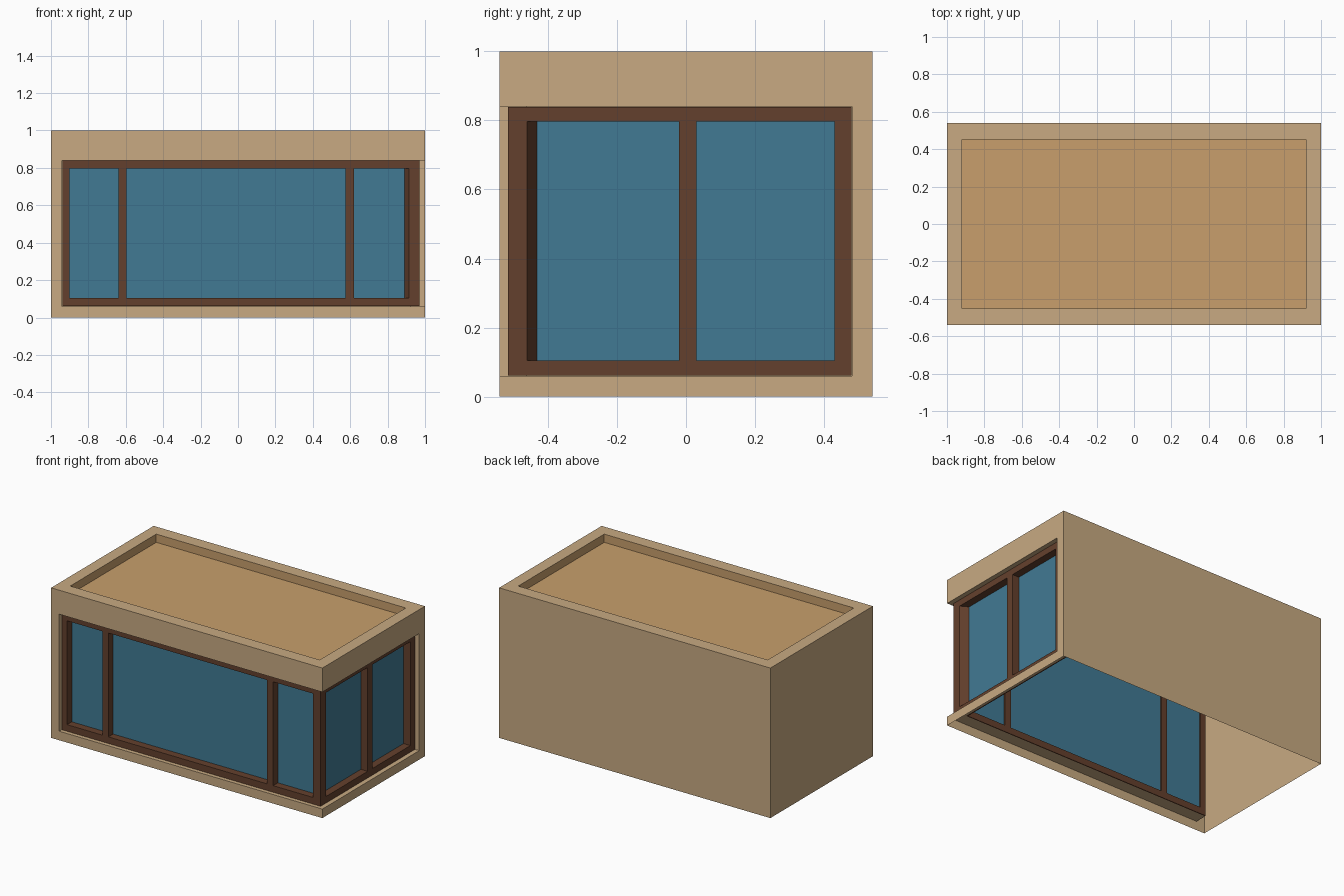
import bpy
import bmesh

cube = bpy.data.objects.get("Cube")
if cube:
    bpy.data.objects.remove(cube, do_unlink=True)


def material(name, color):
    mat = bpy.data.materials.new(name)
    mat.use_nodes = True
    mat.diffuse_color = (*color, 1)
    mat.node_tree.nodes["Principled BSDF"].inputs["Base Color"].default_value = (*color, 1)
    return mat


TAN = material("tan wall", (0.578, 0.402, 0.223))
ROOF = material("warm roof", (0.578, 0.347, 0.150))
BROWN = material("brown frame", (0.127, 0.051, 0.026))
GLASS = material("blue glass", (0.053, 0.195, 0.296))


def finish(name, bm, mat):
    mesh = bpy.data.meshes.new(name)
    bm.to_mesh(mesh)
    bm.free()
    mesh.materials.append(mat)
    obj = bpy.data.objects.new(name, mesh)
    bpy.context.collection.objects.link(obj)
    return obj


def face(bm, points, normal):
    """Add a flat face that looks along the given normal."""
    f = bm.faces.new([bm.verts.new(p) for p in points])
    f.normal_update()
    if sum(a * b for a, b in zip(f.normal, normal)) < 0:
        f.normal_flip()


def rect(bm, axis, at, u, v, sign):
    """Add a rectangle across one axis; u and v are ranges on the other two."""
    points = []
    for a, b in ((u[0], v[0]), (u[1], v[0]), (u[1], v[1]), (u[0], v[1])):
        p = [a, b]
        p.insert(axis, at)
        points.append(p)
    normal = [0, 0, 0]
    normal[axis] = sign
    face(bm, points, normal)


def prism(name, outline, z0, z1, mat):
    bm = bmesh.new()
    f = bm.faces.new([bm.verts.new((x, y, z0)) for x, y in outline])
    top = bmesh.ops.extrude_face_region(bm, geom=[f])["geom"]
    bmesh.ops.translate(bm, vec=(0, 0, z1 - z0),
                        verts=[g for g in top if isinstance(g, bmesh.types.BMVert)])
    bmesh.ops.recalc_face_normals(bm, faces=bm.faces[:])
    return finish(name, bm, mat)


def corner_outline(x0, x1, y0, y1, depth):
    """L-shaped plan that wraps round the front corner."""
    return [(x0, y0), (x1, y0), (x1, y1), (x1 - depth, y1),
            (x1 - depth, y0 + depth), (x0, y0 + depth)]


# Main dimensions
X, Y, H = 1.0, 0.54, 1.0
JAMB_X, JAMB_Y = -0.94, 0.48
SILL, HEAD = 0.06, 0.84

# Thin outer walls, open below, with an opening that wraps one corner
bm = bmesh.new()
rect(bm, 1, Y, (-X, X), (0, H), 1)
rect(bm, 0, -X, (-Y, Y), (0, H), -1)
for band in ((0, SILL), (HEAD, H)):
    rect(bm, 1, -Y, (-X, X), band, -1)
    rect(bm, 0, X, (-Y, Y), band, 1)
rect(bm, 1, -Y, (-X, JAMB_X), (SILL, HEAD), -1)
rect(bm, 0, X, (JAMB_Y, Y), (SILL, HEAD), 1)
finish("outer_walls", bm, TAN)

# Reveals round the opening
bm = bmesh.new()
ledge = corner_outline(JAMB_X, X, -Y, JAMB_Y, 0.08)
face(bm, [(x, y, SILL) for x, y in ledge], (0, 0, 1))
face(bm, [(x, y, HEAD) for x, y in ledge], (0, 0, -1))
rect(bm, 0, JAMB_X, (-Y, -0.46), (SILL, HEAD), 1)
rect(bm, 1, JAMB_Y, (0.92, X), (SILL, HEAD), -1)
finish("opening_reveals", bm, TAN)

# Parapet rim and sunken roof
RX, RY, RZ = 0.92, 0.453, 0.945
bm = bmesh.new()
for s in (-1, 1):
    rect(bm, 2, H, (-X, X), sorted((s * RY, s * Y)), 1)
    rect(bm, 2, H, sorted((s * RX, s * X)), (-RY, RY), 1)
finish("parapet_rim", bm, TAN)
bm = bmesh.new()
rect(bm, 2, RZ, (-RX, RX), (-RY, RY), 1)
for s in (-1, 1):
    rect(bm, 1, s * RY, (-RX, RX), (RZ, H), -s)
    rect(bm, 0, s * RX, (-RY, RY), (RZ, H), -s)
finish("sunken_roof", bm, ROOF)

# Window rails that wrap the corner
FX, FY, DEPTH = 0.97, -0.515, 0.06
LOW, HIGH = 0.105, 0.797
rail = corner_outline(JAMB_X + 0.001, FX, FY, JAMB_Y - 0.001, DEPTH)
prism("bottom_rail", rail, SILL + 0.001, LOW, BROWN)
prism("top_rail", rail, HIGH, HEAD - 0.001, BROWN)


def upright(name, x0, x1, y0, y1):
    prism(name, [(x0, y0), (x1, y0), (x1, y1), (x0, y1)], LOW, HIGH, BROWN)


# Uprights between the panes
for name, a, b in (("front_jamb", JAMB_X + 0.001, -0.90),
                   ("front_mullion_right", -0.64, -0.595),
                   ("front_mullion_left", 0.575, 0.62)):
    upright(name, a, b, FY, FY + DEPTH)
for name, a, b in (("side_mullion", -0.02, 0.03),
                   ("side_jamb", 0.43, JAMB_Y - 0.001)):
    upright(name, FX - DEPTH, FX, a, b)

# Corner post with splayed sides
prism("corner_post", [(FX, FY), (FX, -0.46), (0.92, -0.432), (0.89, -0.432),
                      (0.89, -0.465), (0.915, FY)], LOW, HIGH, BROWN)

# Glass sheets
bm = bmesh.new()
rect(bm, 1, -0.465, (-0.92, 0.90), (LOW - 0.01, HIGH + 0.01), -1)
finish("front_glass", bm, GLASS)
bm = bmesh.new()
rect(bm, 0, 0.92, (-0.44, 0.45), (LOW - 0.01, HIGH + 0.01), 1)
finish("side_glass", bm, GLASS)
